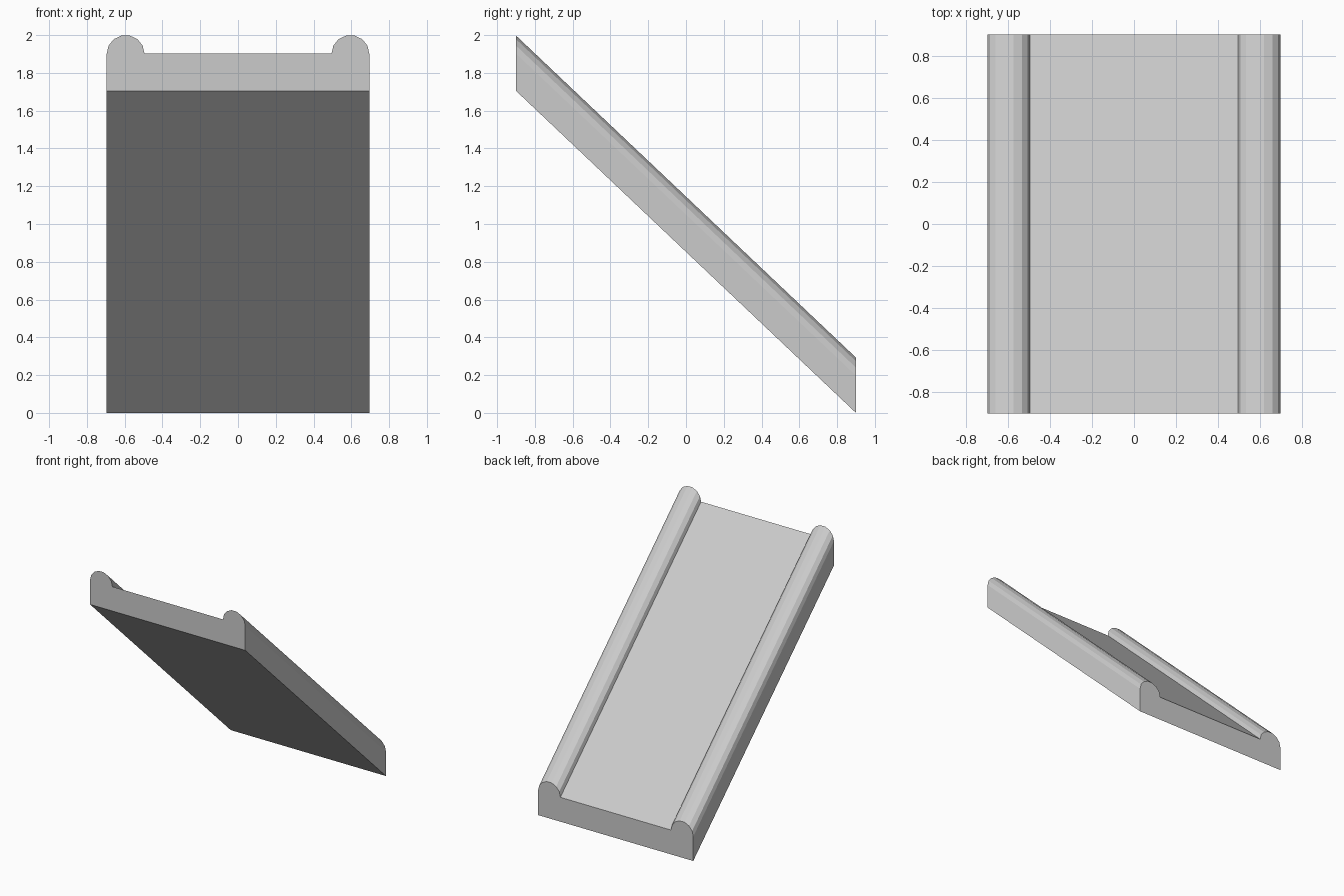
import bpy, bmesh, math
from mathutils import Vector

if "Cube" in bpy.data.objects:
    bpy.data.objects.remove(bpy.data.objects["Cube"])

HALF_W, HALF_L = 0.695, 0.9
THICK, DROP = 0.197, 1.705     # deck height above underside, fall from front to back
RAIL_R, RAIL_H, STEPS = 0.1, 0.1, 7

# Right half of the cross-section: seven-sided rounded rail, then the outer side
cx = HALF_W - RAIL_R
half = []
for i in range(STEPS + 1):
    a = math.pi * (1 - i / STEPS)
    half.append((cx + RAIL_R * math.cos(a),
                 THICK + RAIL_H / math.sin(math.pi * 4 / 7) * 0.955 * math.sin(a)))
half.append((HALF_W, 0))
profile = half + [(-x, z) for x, z in reversed(half)]

# Sloping chute: the upright section swept down and back
bm = bmesh.new()
end = bm.faces.new([bm.verts.new((x, -HALF_L, z + DROP)) for x, z in profile])
swept = bmesh.ops.extrude_face_region(bm, geom=[end], use_keep_orig=True)
verts = [g for g in swept["geom"] if isinstance(g, bmesh.types.BMVert)]
bmesh.ops.translate(bm, verts=verts, vec=Vector((0, 2 * HALF_L, -DROP)))
bmesh.ops.recalc_face_normals(bm, faces=bm.faces)

mesh = bpy.data.meshes.new("slide_chute")
bm.to_mesh(mesh)
bm.free()
chute = bpy.data.objects.new("slide_chute", mesh)
bpy.context.collection.objects.link(chute)
